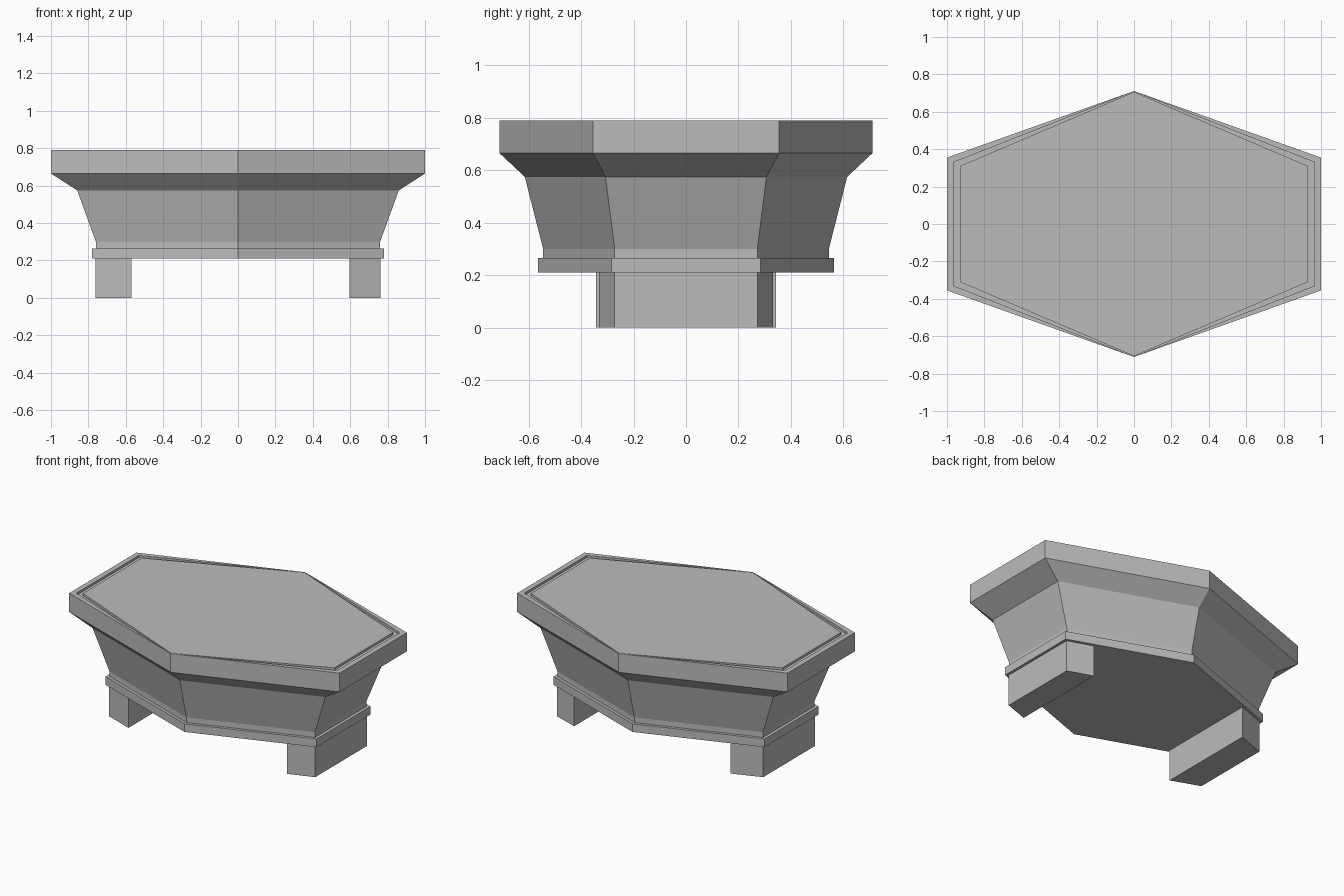
import bpy
import bmesh

cube = bpy.data.objects.get("Cube")
if cube:
    bpy.data.objects.remove(cube, do_unlink=True)

stone = bpy.data.materials.new("grey stone")
stone.use_nodes = True
GREY = (0.5, 0.5, 0.5, 1)
stone.diffuse_color = GREY
stone.node_tree.nodes["Principled BSDF"].inputs["Base Color"].default_value = GREY


def hexagon(x, side, tip, z):
    """Stretched hexagon with points at front and back."""
    return [(x, -side, z), (x, side, z), (0, tip, z),
            (-x, side, z), (-x, -side, z), (0, -tip, z)]


def loft(name, rings, cap_bottom=True, cap_top=True):
    """Join matching rings, listed from the bottom, into one flat-sided part."""
    bm = bmesh.new()
    loops = [[bm.verts.new(p) for p in ring] for ring in rings]
    count = len(loops[0])
    for low, high in zip(loops, loops[1:]):
        for i in range(count):
            j = (i + 1) % count
            bm.faces.new((low[i], low[j], high[j], high[i]))
    if cap_bottom:
        bm.faces.new(loops[0][::-1])
    if cap_top:
        bm.faces.new(loops[-1])
    mesh = bpy.data.meshes.new(name)
    bm.to_mesh(mesh)
    bm.free()
    mesh.materials.append(stone)
    obj = bpy.data.objects.new(name, mesh)
    bpy.context.collection.objects.link(obj)
    return obj


BASE, LEDGE, TOP = 0.21, 0.265, 0.79
GROOVE = TOP - 0.015

# Flared body, overhanging rim and flat top with a groove cut round it
loft("table_body", [
    hexagon(0.76, 0.272, 0.545, LEDGE),
    hexagon(0.76, 0.272, 0.545, 0.30),
    hexagon(0.86, 0.307, 0.615, 0.575),
    hexagon(1.0, 0.355, 0.711, 0.665),
    hexagon(1.0, 0.355, 0.711, TOP),
    hexagon(0.965, 0.33, 0.709, TOP),
    hexagon(0.965, 0.33, 0.709, GROOVE),
    hexagon(0.93, 0.31, 0.706, GROOVE),
    hexagon(0.93, 0.31, 0.706, TOP),
], cap_bottom=False)

# Projecting band under the body
loft("base_band", [hexagon(0.78, 0.285, 0.565, z) for z in (BASE, LEDGE)])


# Legs, tapered outward to follow the hexagon's slanted sides
def leg(name, sign, inner, inner_half):
    outer, outer_half = 0.762, 0.273
    plan = [(inner, -inner_half), (outer, -outer_half),
            (outer, outer_half), (inner, inner_half)]
    if sign < 0:
        plan = [(-x, y) for x, y in reversed(plan)]
    loft(name, [[(x, y, z) for x, y in plan] for z in (0, BASE)], cap_top=False)


leg("left_leg", 1, 0.595, 0.331)
leg("right_leg", -1, 0.57, 0.343)
